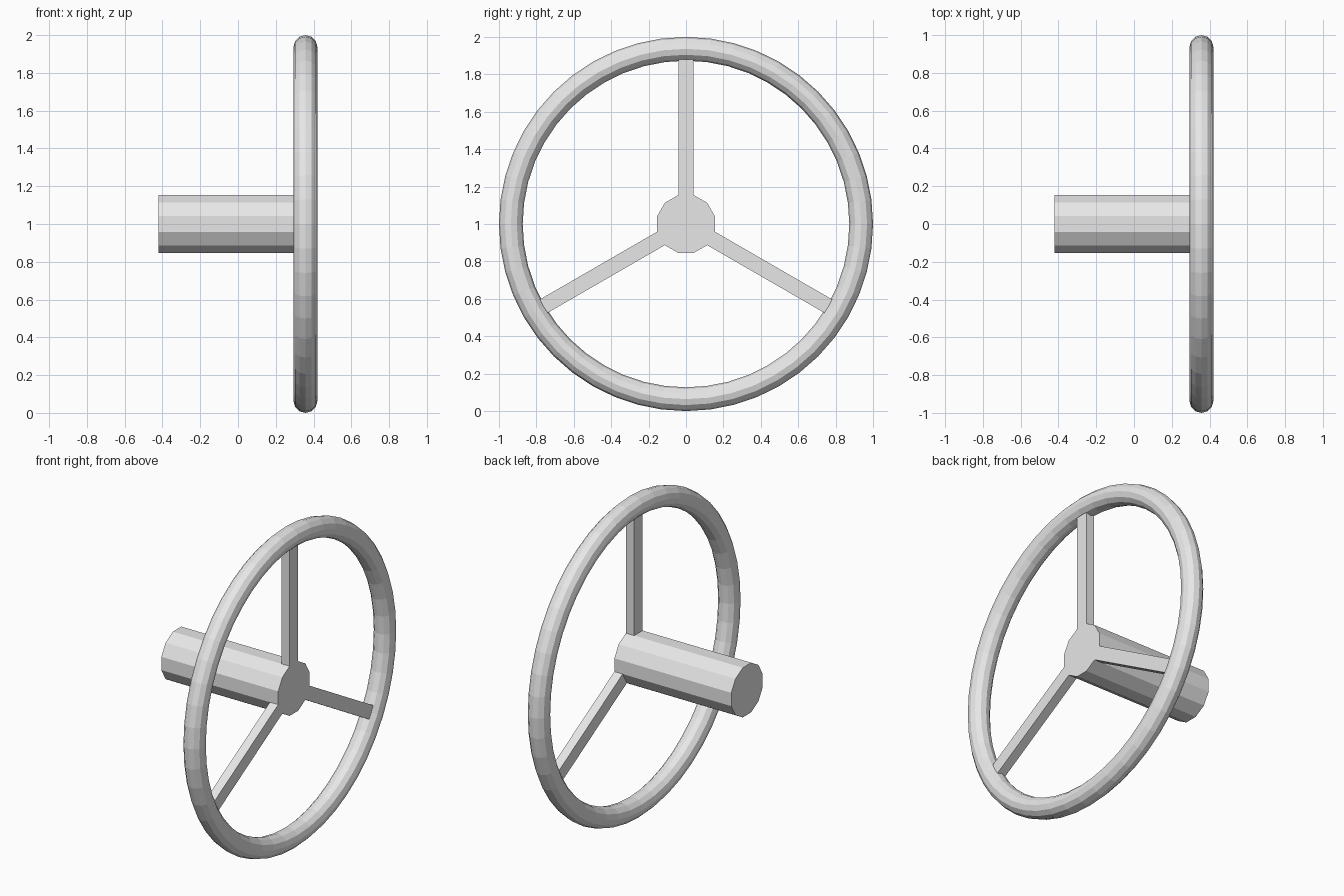
import bpy, bmesh, math
from mathutils import Vector, Matrix

if "Cube" in bpy.data.objects:
    bpy.data.objects.remove(bpy.data.objects["Cube"])

AXLE_Z = 1.0
RIM_X, MINOR = 0.357, 0.0634
MAJOR = 1.0 - MINOR
HUB_R, HUB_BACK, HUB_FRONT = 0.16, -0.42, 0.385
SPOKE_T, SPOKE_END = 0.057, 0.9

grey = bpy.data.materials.new("light grey")
grey.diffuse_color = (0.8, 0.8, 0.8, 1)
grey.use_nodes = True
grey.node_tree.nodes["Principled BSDF"].inputs["Base Color"].default_value = grey.diffuse_color

# Rim: ring standing upright, facing +x
bpy.ops.mesh.primitive_torus_add(
    major_radius=MAJOR, minor_radius=MINOR, major_segments=48, minor_segments=12,
    location=(RIM_X, 0, AXLE_Z), rotation=(0, math.pi / 2, 0))
rim = bpy.context.object
rim.name = "rim"
rim.data.materials.append(grey)

# Hub: twelve-sided shaft with a flat on top
bm = bmesh.new()
ring = [bm.verts.new((HUB_BACK,
                      HUB_R * math.cos(math.radians(15 + 30 * i)),
                      HUB_R * math.sin(math.radians(15 + 30 * i)))) for i in range(12)]
base = bm.faces.new(ring)


def extrude(face, offset):
    """Extrude a face and return its new cap."""
    new = bmesh.ops.extrude_face_region(bm, geom=[face], use_keep_orig=False)["geom"]
    bmesh.ops.translate(bm, vec=offset, verts=[v for v in new if isinstance(v, bmesh.types.BMVert)])
    return next(f for f in new if isinstance(f, bmesh.types.BMFace))


bmesh.ops.delete(bm, geom=[base], context='FACES_ONLY')
front = [bm.verts.new((HUB_FRONT, v.co.y, v.co.z)) for v in ring]
bm.faces.new(ring)
bm.faces.new(front)
for i in range(12):
    j = (i + 1) % 12
    bm.faces.new((ring[i], ring[j], front[j], front[i]))
bmesh.ops.recalc_face_normals(bm, faces=bm.faces)

# Spokes: split the hub just behind its front face, then pull out three of the flats
bmesh.ops.bisect_plane(bm, geom=bm.verts[:] + bm.edges[:] + bm.faces[:],
                       plane_co=(HUB_FRONT - SPOKE_T, 0, 0), plane_no=(1, 0, 0))
reach = SPOKE_END - HUB_R * math.cos(math.radians(15))
for angle in (90, 210, 330):
    out = Vector((0, math.cos(math.radians(angle)), math.sin(math.radians(angle))))
    flat = next(f for f in bm.faces if f.normal.dot(out) > 0.99
                and f.calc_center_median().x > HUB_FRONT - SPOKE_T)
    extrude(flat, out * reach)
    bm.normal_update()

bmesh.ops.recalc_face_normals(bm, faces=bm.faces)
mesh = bpy.data.meshes.new("hub_and_spokes")
bm.to_mesh(mesh)
bm.free()
mesh.materials.append(grey)
hub = bpy.data.objects.new("hub_and_spokes", mesh)
hub.location.z = AXLE_Z
bpy.context.collection.objects.link(hub)
